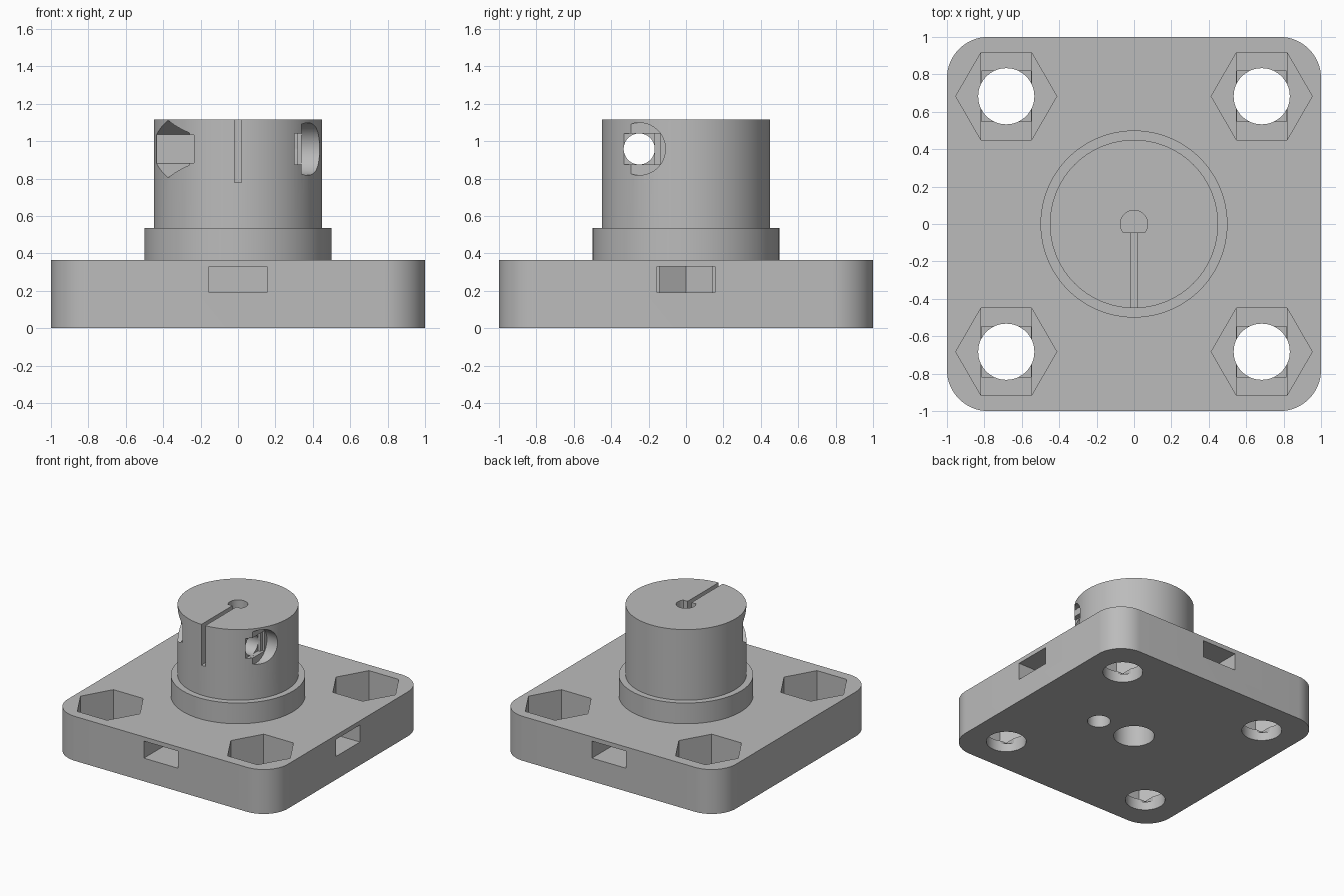
import bpy, bmesh
from math import sin, cos, pi, radians
from mathutils import Matrix, Vector

cube = bpy.data.objects.get("Cube")
if cube:
    bpy.data.objects.remove(cube, do_unlink=True)

grey = bpy.data.materials.new("plain_grey")
grey.use_nodes = True
colour = (0.5, 0.5, 0.5, 1)
grey.diffuse_color = colour
grey.node_tree.nodes["Principled BSDF"].inputs["Base Color"].default_value = colour


def ring(r, n=64):
    return [(r * cos(2 * pi * i / n), r * sin(2 * pi * i / n)) for i in range(n)]


def rect(x0, x1, y0, y1):
    return [(x0, y0), (x1, y0), (x1, y1), (x0, y1)]


def box(w, d):
    return rect(-w, w, -d, d)


def prism(name, outline, z0, z1, matrix=Matrix()):
    """Extrude a 2D outline from z0 to z1, then place it."""
    bm = bmesh.new()
    face = bm.faces.new([bm.verts.new((x, y, z0)) for x, y in outline])
    top = bmesh.ops.extrude_face_region(bm, geom=[face])["geom"]
    verts = [v for v in top if isinstance(v, bmesh.types.BMVert)]
    bmesh.ops.translate(bm, verts=verts, vec=(0, 0, z1 - z0))
    bm.transform(matrix)
    bmesh.ops.recalc_face_normals(bm, faces=bm.faces)
    mesh = bpy.data.meshes.new(name)
    bm.to_mesh(mesh)
    bm.free()
    mesh.materials.append(grey)
    obj = bpy.data.objects.new(name, mesh)
    bpy.context.collection.objects.link(obj)
    return obj


def combine(target, other, operation):
    mod = target.modifiers.new(operation, "BOOLEAN")
    mod.operation, mod.solver, mod.object = operation, "EXACT", other
    bpy.context.view_layer.objects.active = target
    bpy.ops.object.modifier_apply(modifier=mod.name)
    bpy.data.objects.remove(other, do_unlink=True)


# Square flange with rounded corners
CORNER, PLATE_TOP, HUB_TOP = 0.22, 0.365, 1.115
outline = []
for quarter in range(4):
    centre = Matrix.Rotation(quarter * pi / 2, 2) @ Vector((1 - CORNER, 1 - CORNER))
    for i in range(17):
        a = (quarter + i / 16) * pi / 2
        outline.append((centre.x + CORNER * cos(a), centre.y + CORNER * sin(a)))
body = prism("flange_hub", outline, 0, PLATE_TOP)

# Stepped hub
combine(body, prism("collar", ring(0.5, 96), 0.3, 0.535), "UNION")
combine(body, prism("hub", ring(0.45, 96), 0.4, HUB_TOP), "UNION")


def cut(outline, z0, z1, matrix=Matrix()):
    combine(body, prism("cutter", outline, z0, z1, matrix), "DIFFERENCE")


# Corner bolt holes with stepped hexagon pockets
for sx in (-1, 1):
    for sy in (-1, 1):
        place = Matrix.Translation((sx * 0.683, sy * 0.683, 0))
        cut(ring(0.15), -0.1, 0.5, place)
        cut(ring(0.27, 6), 0.11, 0.5, place)
        cut(box(0.134, 0.233), 0.09, 0.2, place)
        cut(box(0.133, 0.135), 0.07, 0.2, place)

# Nut slots in the four edges, each with a screw hole below
for quarter in range(4):
    turn = Matrix.Rotation(quarter * pi / 2, 4, "Z")
    nut = turn @ Matrix.Translation((0.345, 0, 0))
    cut(ring(0.162, 6), 0.19, 0.33, nut)
    cut(rect(0.345, 1.1, -0.155, 0.155), 0.19, 0.33, turn)
    cut(ring(0.087, 48), -0.1, 0.25, nut)

# Bottom centre recess, D-shaped shaft bore and clamp slit
cut(ring(0.153), -0.1, 0.36)
cut([(x, y) for x, y in ring(0.073) if y > -0.05], 0.55, 1.3)
cut(rect(-0.018, 0.018, -0.6, -0.03), 0.78, 1.3)

# Clamp screw hole across the hub: round seat on the left, nut pocket on the right
across = Matrix.Translation((0, -0.25, 0.958)) @ Matrix.Rotation(pi / 2, 4, "Y")
cut(ring(0.083), -0.6, 0.6, across)
cut(ring(0.14), 0.34, 0.6, across)
cut(box(0.083, 0.11), 0.32, 0.6, across)
cut(box(0.0825, 0.0825), 0.3, 0.6, across)
cut(ring(0.154, 6), -0.6, -0.26, across)
cut(box(0.076, 0.133), -0.6, -0.235, across)
cut(box(0.075, 0.077), -0.6, -0.21, across)

# Smooth the round walls, keep edges sharp
bpy.ops.object.select_all(action="DESELECT")
body.select_set(True)
bpy.context.view_layer.objects.active = body
bpy.ops.object.shade_smooth_by_angle(angle=radians(25))
